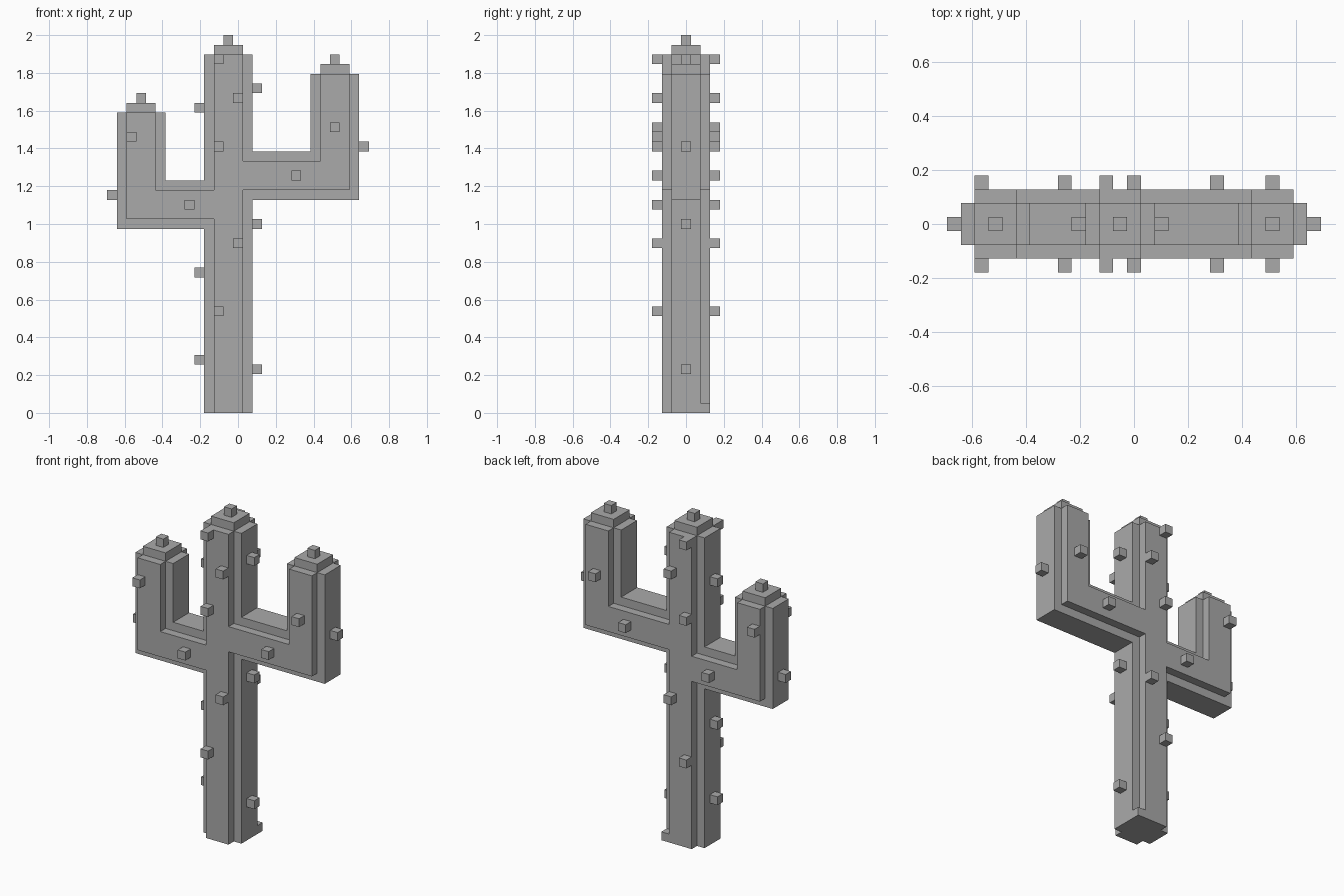
import bpy, bmesh
from mathutils import Matrix, Vector

if "Cube" in bpy.data.objects:
    bpy.data.objects.remove(bpy.data.objects["Cube"])

U = 2 / 39  # size of one cube step; all numbers below are in these steps

mat = bpy.data.materials.new("cactus grey")
mat.diffuse_color = (0.4, 0.4, 0.4, 1)
mat.use_nodes = True
mat.node_tree.nodes["Principled BSDF"].inputs["Base Color"].default_value = mat.diffuse_color


def finish(name, bm):
    bmesh.ops.recalc_face_normals(bm, faces=bm.faces)
    bmesh.ops.scale(bm, vec=(U, U, U), verts=bm.verts)
    mesh = bpy.data.meshes.new(name)
    bm.to_mesh(mesh)
    bm.free()
    mesh.materials.append(mat)
    ob = bpy.data.objects.new(name, mesh)
    bpy.context.collection.objects.link(ob)


def add_box(bm, lo, hi):
    lo, hi = Vector(lo), Vector(hi)
    m = Matrix.Translation((lo + hi) / 2) @ Matrix.Diagonal((*(hi - lo), 1))
    bmesh.ops.create_cube(bm, size=1, matrix=m)


def box(name, lo, hi):
    bm = bmesh.new()
    add_box(bm, lo, hi)
    finish(name, bm)


def slab(name, inset, y0, y1):
    """Trunk and both bent arms as one outline, extruded from y0 to y1."""
    d = inset
    pts = [(-3.5 + d, 0), (1.5 - d, 0), (1.5 - d, 22 + d), (12.5 - d, 22 + d),
           (12.5 - d, 35), (7.5 + d, 35), (7.5 + d, 27 - d), (1.5 - d, 27 - d),
           (1.5 - d, 37), (-3.5 + d, 37), (-3.5 + d, 24 - d), (-7.5 - d, 24 - d),
           (-7.5 - d, 31), (-12.5 + d, 31), (-12.5 + d, 19 + d), (-3.5 + d, 19 + d)]
    bm = bmesh.new()
    face = bm.faces.new([bm.verts.new((x, y0, z)) for x, z in pts])
    ext = bmesh.ops.extrude_face_region(bm, geom=[face])
    moved = [g for g in ext["geom"] if isinstance(g, bmesh.types.BMVert)]
    bmesh.ops.translate(bm, verts=moved, vec=(0, y1 - y0, 0))
    finish(name, bm)


# Body: wide core with a narrower raised layer on front and back
slab("cactus_core", 0, -1.5, 1.5)
slab("front_ridge", 1, -2.5, -1.5)
slab("back_ridge", 1, 1.5, 2.5)

# Small filled corner at the foot
box("foot_corner", (0.5, 1.5, 0), (1.5, 2.5, 1))

# Stepped cap and tip on each column
for part, x, z in (("trunk", -1, 37), ("left_arm", -10, 31), ("right_arm", 10, 35)):
    box(part + "_cap", (x - 1.5, -1.5, z), (x + 1.5, 1.5, z + 1))
    box(part + "_tip", (x - 0.5, -0.5, z + 1), (x + 0.5, 0.5, z + 2))

# Spines on front and back, mirrored in y
face_spines = [(-2, 36), (0, 32), (-2, 27), (-11, 28), (10, 29),
               (6, 24), (-5, 21), (0, 17), (-2, 10)]
for name, y in (("front_spines", -3.5), ("back_spines", 2.5)):
    bm = bmesh.new()
    for x, z in face_spines:
        add_box(bm, (x - 0.5, y, z), (x + 0.5, y + 1, z + 1))
    finish(name, bm)

# Spines on the left and right sides
side_spines = {"right_spines": [(1.5, 33), (1.5, 19), (1.5, 4), (12.5, 27)],
               "left_spines": [(-4.5, 31), (-4.5, 14), (-4.5, 5), (-13.5, 22)]}
for name, spots in side_spines.items():
    bm = bmesh.new()
    for x, z in spots:
        add_box(bm, (x, -0.5, z), (x + 1, 0.5, z + 1))
    finish(name, bm)
